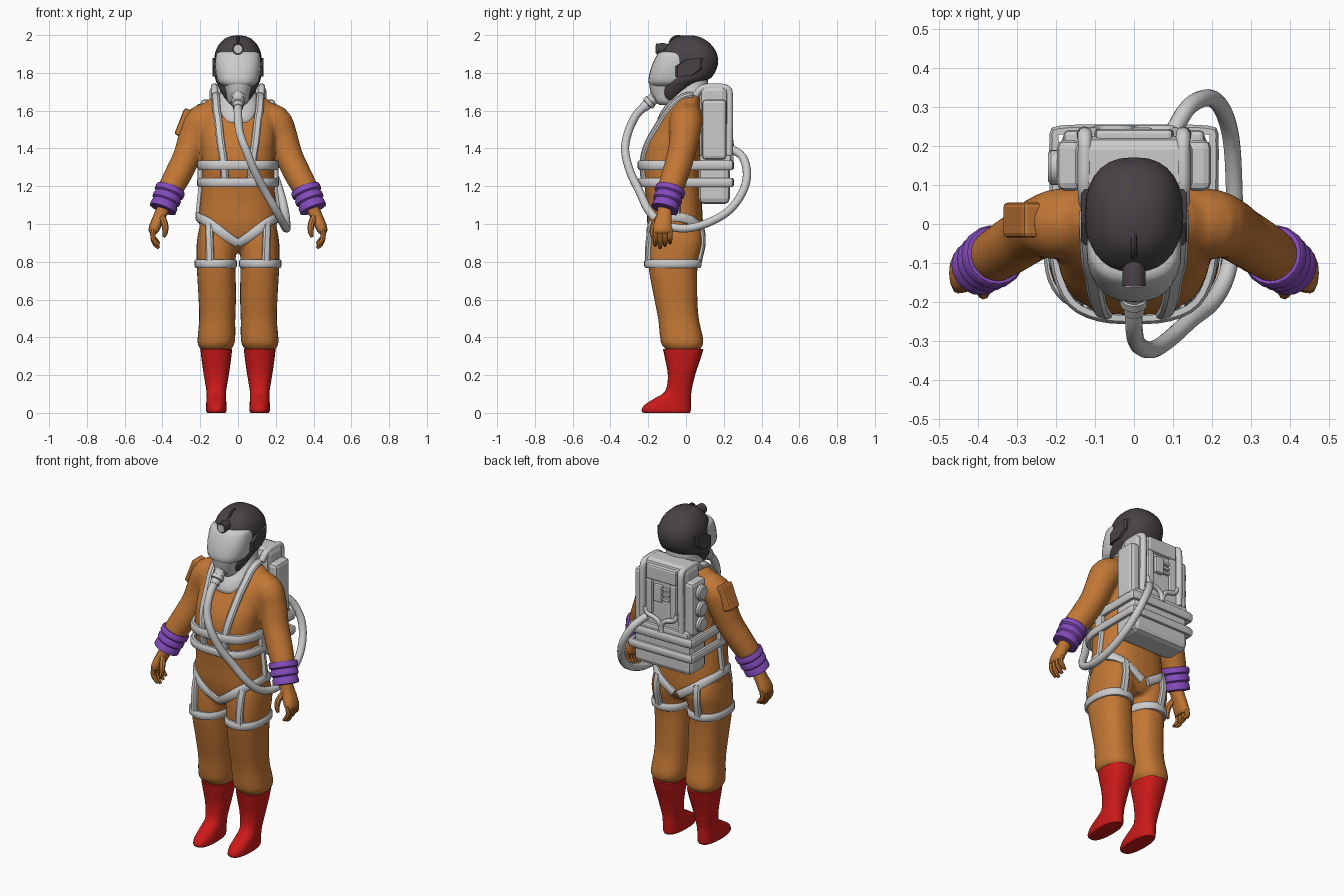
import bpy, bmesh, math
from mathutils import Vector, Matrix
from mathutils.bvhtree import BVHTree

if "Cube" in bpy.data.objects:
    bpy.data.objects.remove(bpy.data.objects["Cube"])

ORANGE, RED, PURPLE, DARK = (.54, .185, .035, 1), (.6, .01, .01, 1), (.23, .07, .5, 1), (.065, .055, .06, 1)
mats = {}


def finish(name, bm, col=None, mirror=False, angle=40, bevel=0):
    bmesh.ops.recalc_face_normals(bm, faces=bm.faces)
    me = bpy.data.meshes.new(name)
    bm.to_mesh(me)
    bm.free()
    ob = bpy.data.objects.new(name, me)
    bpy.context.collection.objects.link(ob)
    if col:
        if col not in mats:
            mats[col] = bpy.data.materials.new("colour_%d" % len(mats))
            mats[col].diffuse_color = col
        me.materials.append(mats[col])
    if bevel:
        b = ob.modifiers.new("bevel", 'BEVEL')
        b.width, b.segments = bevel, 2
    else:
        me.shade_smooth()
        me.set_sharp_from_angle(angle=math.radians(angle))
    if mirror:
        ob.modifiers.new("mirror", 'MIRROR')
    return ob


def curve(pts, n=4, closed=False):
    """Catmull-Rom through points of any dimension."""
    out, m = [], len(pts)
    for i in range(m if closed else m - 1):
        g = [pts[(i + k) % m] if closed else pts[min(max(i + k, 0), m - 1)] for k in (-1, 0, 1, 2)]
        for s in range(n):
            t = s / n
            out.append(tuple(.5 * (2 * b + (c - a) * t + (2 * a - 5 * b + 4 * c - d) * t * t
                                   + (3 * b - a - 3 * c + d) * t ** 3) for a, b, c, d in zip(*g)))
    return out if closed else out + [tuple(pts[-1])]


def skin(bm, rings, closed=False):
    vs = [[bm.verts.new(p) for p in r] for r in rings]
    for i in range(len(vs) if closed else len(vs) - 1):
        a, b = vs[i], vs[(i + 1) % len(vs)]
        for j in range(len(a)):
            k = (j + 1) % len(a)
            bm.faces.new((a[j], a[k], b[k], b[j]))
    if not closed:
        bm.faces.new(vs[0])
        bm.faces.new(vs[-1])
    return bm


def loft(bm, secs, x=0, n=24, e=2.4, step=3):
    """Horizontal rings from (z, front y, back y, half width[, centre x])."""
    rings = []
    for s in curve(secs, step):
        cx = s[4] if len(s) > 4 else x
        ring = []
        for j in range(n):
            a = math.tau * j / n
            c, d = math.cos(a), math.sin(a)
            ring.append((cx + s[3] * math.copysign(abs(c) ** (2 / e), c),
                         (s[1] + s[2]) / 2 + (s[2] - s[1]) / 2 * math.copysign(abs(d) ** (2 / e), d), s[0]))
        rings.append(ring)
    return skin(bm, rings)


def tube(bm, pts, n=10, step=4):
    """Round tube through (x, y, z, radius) points."""
    ps = curve(pts, step) if step > 1 else pts
    P = [Vector(p[:3]) for p in ps]
    rings, side = [], None
    for i, p in enumerate(P):
        t = (P[min(i + 1, len(P) - 1)] - P[max(i - 1, 0)]).normalized()
        side = t.orthogonal() if side is None else side - t * side.dot(t)
        side.normalize()
        up = t.cross(side)
        rings.append([p + ps[i][3] * (math.cos(math.tau * j / n) * side + math.sin(math.tau * j / n) * up)
                      for j in range(n)])
    return skin(bm, rings)


def band(bm, pts, normals, w, h=.012, closed=False):
    """Flat webbing with softened edges."""
    m, rings = len(pts), []
    for i, p in enumerate(pts):
        a, b = (pts[i - 1], pts[(i + 1) % m]) if closed else (pts[max(i - 1, 0)], pts[min(i + 1, m - 1)])
        side = (b - a).cross(normals[i]).normalized()
        rings.append([p + side * u * w / 2 + normals[i] * v * h for u, v in
                      ((-1, -.8), (-1, .5), (-.6, 1.1), (.6, 1.1), (1, .5), (1, -.8))])
    return skin(bm, rings, closed)


def box(name, c, s, rot=0, mirror=False, col=None, bevel=.012):
    bm = bmesh.new()
    bmesh.ops.create_cube(bm, size=1, matrix=Matrix.Translation(c) @ Matrix.Rotation(rot, 4, 'Y') @ Matrix.Diagonal((*s, 1)))
    return finish(name, bm, col, mirror, bevel=bevel)


def pipe(name, pts, col=None, mirror=False, n=10, step=4):
    return finish(name, tube(bmesh.new(), pts, n, step), col, mirror)


# Suit: torso, legs and sleeves merged into one cloth surface
bm = bmesh.new()
loft(bm, [(.85, -.12, .05, .07), (.9, -.18, .085, .17), (1, -.205, .09, .207), (1.1, -.21, .085, .203),
          (1.2, -.22, .08, .193), (1.32, -.235, .08, .193), (1.42, -.215, .085, .197), (1.5, -.17, .088, .2),
          (1.58, -.12, .086, .2), (1.64, -.07, .082, .18), (1.685, -.03, .07, .11)])
for s in (1, -1):
    loft(bm, [(.98, -.19, .08, .095, s * .11), (.9, -.2, .09, .105, s * .114), (.78, -.2, .062, .103, s * .116),
              (.62, -.172, .06, .1, s * .11), (.5, -.148, .068, .096, s * .11), (.4, -.138, .09, .1, s * .114),
              (.36, -.128, .09, .096, s * .117), (.33, -.1, .07, .075, s * .117)])
    tube(bm, [(s * x, y, z, r) for x, y, z, r in (
        (.12, .01, 1.56, .085), (.195, 0, 1.54, .09), (.236, -.008, 1.46, .08), (.27, -.028, 1.36, .074),
        (.318, -.058, 1.26, .072), (.36, -.085, 1.18, .066), (.39, -.108, 1.09, .05))], 20)
suit = finish("suit", bm, ORANGE)
r = suit.modifiers.new("merge", 'REMESH')
r.mode, r.voxel_size, r.use_smooth_shade = 'VOXEL', .012, True
sm = suit.modifiers.new("soften", 'SMOOTH')
sm.iterations = 3
bpy.context.view_layer.update()
tree = BVHTree.FromObject(suit, bpy.context.evaluated_depsgraph_get())


def harness(name, guide, w=.042, mirror=True):
    """Strap lying on the suit: guide points are cast outward from inside the body."""
    pts, nor = [], []
    for p in curve(guide, 5):
        o = Vector((p[0] * .7, -.04, min(p[2], 1.55)))
        co, no, _, _ = tree.ray_cast(o, Vector(p) - o)
        if co:
            pts.append(co)
            nor.append(no if no.dot(co - o) > 0 else -no)
    for _ in range(3):
        pts = [pts[0]] + [(pts[i - 1] + pts[i] * 2 + pts[i + 1]) / 4 for i in range(1, len(pts) - 1)] + [pts[-1]]
        nor = [sum(nor[max(i - 2, 0):i + 3], Vector()).normalized() for i in range(len(nor))]
    return finish(name, band(bmesh.new(), [p + n * .005 for p, n in zip(pts, nor)], nor, w), None, mirror)


def belt(name, half, z, w, x0=0, mirror=False):
    """Closed strap from half an outline, completed by symmetry."""
    loop = half + [(-x, y) for x, y in reversed(half) if x > 0]
    P = [Vector((x + x0, y, z)) for x, y in curve(loop, 3, True)]
    N = [(P[(i + 1) % len(P)] - P[i - 1]).cross(Vector((0, 0, 1))).normalized() for i in range(len(P))]
    return finish(name, band(bmesh.new(), P, N, w, .012, True), None, mirror)


# Boots
finish("boots", loft(bmesh.new(), [(0, -.225, .02, .048), (.012, -.235, .025, .054), (.04, -.222, .026, .054),
       (.075, -.17, .027, .052), (.115, -.11, .029, .052), (.2, -.096, .048, .066), (.29, -.112, .078, .079),
       (.338, -.122, .092, .084)], x=.115), RED, True)

# Gloves and ribbed cuffs
bm = loft(bmesh.new(), [(1.09, -.15, -.075, .038, .392), (1.05, -.155, -.075, .036, .41), (1, -.172, -.075, .033, .434),
                        (.965, -.175, -.075, .028, .445), (.95, -.165, -.085, .018, .446)], n=14)
for k in range(4):
    y, d = -.163 + .026 * k, .012 * abs(k - 1)
    tube(bm, [(.447, y, .975, .0145), (.45, y, .93, .0145), (.437, y, .892 + d, .013), (.418, y, .872 + d, .008)], 8, 3)
tube(bm, [(.405, -.14, 1.04, .018), (.388, -.168, 1, .018), (.385, -.178, .96, .015), (.392, -.178, .93, .008)], 8, 3)
finish("gloves", bm, ORANGE, True)
radii = [.076, .081, .081, .072, .072, .077, .077, .068, .068, .073, .073, .05]
ts = [0, .06, .24, .3, .36, .42, .58, .64, .7, .76, .97, 1]
pipe("cuffs", [(.355 + .045 * t, -.08 - .033 * t, 1.19 - .115 * t, q) for t, q in zip(ts, radii)], PURPLE, True, 18, 1)
box("sleeve_pocket", (-.285, .01, 1.535), (.055, .09, .15), .38, col=ORANGE)

# Grey neck and bib
finish("neck_collar", loft(bmesh.new(), [(1.5, -.11, .06, .08), (1.54, -.152, .06, .1), (1.6, -.13, .075, .115),
       (1.66, -.085, .09, .108), (1.72, -.06, .115, .09), (1.8, -.06, .115, .085)]))

# Helmet shell, visor, mask
finish("helmet_shell", loft(bmesh.new(), [(1.655, -.12, -.03, .06), (1.69, -.13, -.005, .085), (1.745, -.125, .06, .112),
       (1.775, -.12, .135, .121), (1.85, -.122, .17, .126), (1.91, -.123, .16, .12), (1.955, -.095, .128, .097),
       (1.985, -.06, .085, .064), (1.997, -.02, .045, .026), (1.999, .005, .02, .006)], n=28), DARK)
finish("visor", loft(bmesh.new(), [(1.73, -.185, .03, .08), (1.755, -.2, .04, .108), (1.82, -.187, .05, .12),
       (1.875, -.165, .045, .12), (1.903, -.147, .03, .112), (1.912, -.13, .02, .095)], n=28, e=2.5))
finish("breathing_mask", loft(bmesh.new(), [(1.63, -.14, -.04, .035), (1.65, -.165, -.03, .055), (1.7, -.188, -.02, .066),
       (1.765, -.198, -.02, .085)], n=20))
bm = bmesh.new()
skin(bm, [[(x, y * k + .015 * (1 - k), z) for y, z in ((-.055, 1.78), (.03, 1.785), (.085, 1.82), (.09, 1.88), (.0, 1.87), (-.055, 1.835))]
          for x, k in ((.1, 1), (.126, 1), (.135, .85))])
finish("ear_covers", bm, DARK, True, 20)

# Headlamp and its cable
pipe("headlamp", [(0, -.06, 1.93, .02), (0, -.1, 1.93, .024), (0, -.115, 1.928, .03), (0, -.158, 1.926, .03)], DARK, n=14, step=1)
pipe("lamp_lens", [(0, -.15, 1.926, .022), (0, -.162, 1.926, .022)], n=14, step=1)
pipe("lamp_cable", [(0, -.085, 1.945, .008), (0, -.08, 1.97, .008), (0, -.055, 1.991, .008), (0, -.02, 1.99, .008),
                    (0, .02, 1.985, .008)], DARK, n=8)

# Breathing hose and fittings
pipe("hose_fitting", [(0, -.14, 1.685, .036), (0, -.168, 1.668, .038), (0, -.17, 1.666, .031), (0, -.185, 1.652, .031),
     (0, -.187, 1.65, .036), (0, -.203, 1.636, .036), (0, -.205, 1.634, .027), (0, -.225, 1.615, .027)], n=14, step=1)
pipe("breathing_hose", [(x, y, z, .022) for x, y, z in (
    (0, -.205, 1.635), (0, -.265, 1.575), (.01, -.308, 1.48), (.045, -.322, 1.385), (.09, -.295, 1.275),
    (.145, -.245, 1.17), (.2, -.2, 1.075), (.238, -.13, 1.005), (.256, -.02, .976), (.256, .1, 1), (.248, .22, 1.065),
    (.225, .295, 1.16), (.19, .323, 1.26), (.14, .3, 1.355), (.1, .235, 1.4))], n=12)

# Backpack
box("pack_body", (0, .148, 1.535), (.3, .155, .41), bevel=.035)
box("pack_side_pods", (.165, .15, 1.5), (.065, .13, .32), mirror=True, bevel=.02)
box("pack_base", (0, .15, 1.22), (.38, .165, .23), bevel=.03)
box("pack_shelf", (0, .155, 1.345), (.36, .17, .04))
box("pack_top_plate", (0, .225, 1.675), (.2, .036, .09))
box("pack_side_plates", (.08, .225, 1.53), (.045, .036, .21), mirror=True)
box("pack_valve_box", (.02, .23, 1.56), (.055, .035, .1), bevel=.008)
for k in range(3):
    box("pack_vent_%d" % (k + 1), (-.032, .23, 1.53 + .03 * k), (.045, .02, .016), bevel=.004)
pipe("pack_rails", [(x, y, z, .019) for x, y, z in ((.128, .226, 1.36), (.128, .23, 1.5), (.126, .23, 1.68),
     (.125, .215, 1.717), (.125, .17, 1.725), (.125, .09, 1.72), (.122, .05, 1.68))], mirror=True)
pipe("pack_pipes", [(x, y, z, .013) for x, y, z in ((.105, .235, 1.46), (.09, .24, 1.425), (.03, .24, 1.405),
     (.006, .24, 1.375), (.006, .238, 1.335))], mirror=True)
for z in (1.59, 1.49, 1.4):
    pipe("pack_knob", [(-.18, .145, z, .045), (-.212, .145, z, .045), (-.22, .145, z, .036)], n=14, step=1)

# Waist belts round the body and pack
half = [(0, -.243), (.09, -.236), (.16, -.2), (.197, -.12), (.203, -.02), (.203, .1), (.203, .215), (.192, .238), (.09, .241), (0, .241)]
belt("upper_belt", half, 1.312, .05)
belt("lower_belt", half, 1.22, .046)
box("belt_buckles", (.2, -.05, 1.265), (.03, .06, .07), mirror=True, bevel=.008)

# Shoulder straps and leg harness
harness("shoulder_straps", [(.075, -.3, 1.215), (.08, -.3, 1.32), (.1, -.27, 1.43), (.118, -.21, 1.54),
        (.128, -.13, 1.63), (.128, -.04, 1.71), (.125, .06, 1.72)])
harness("hip_straps", [(0, -.26, .9), (.05, -.28, .925), (.12, -.28, .97), (.19, -.22, 1.02), (.26, -.06, 1.04),
        (.2, .12, 1.01), (.11, .18, .955), (.02, .17, .905)], .048)
harness("front_thigh_straps", [(.165, -.28, .79), (.167, -.28, .9), (.172, -.27, 1)])
harness("back_thigh_straps", [(.15, .15, .79), (.15, .17, .88), (.15, .18, .985)])
harness("side_straps", [(.26, -.06, 1.04), (.26, -.06, 1.12), (.25, -.06, 1.21)], .03)
belt("thigh_bands", [(0, -.208), (.055, -.19), (.09, -.14), (.1, -.07), (.09, 0), (.055, .052), (0, .07)], .79, .044, .118, True)

for m in bpy.data.materials:
    if m.users and not m.is_grease_pencil:
        m.use_nodes = True
        m.node_tree.nodes["Principled BSDF"].inputs["Base Color"].default_value = m.diffuse_color
